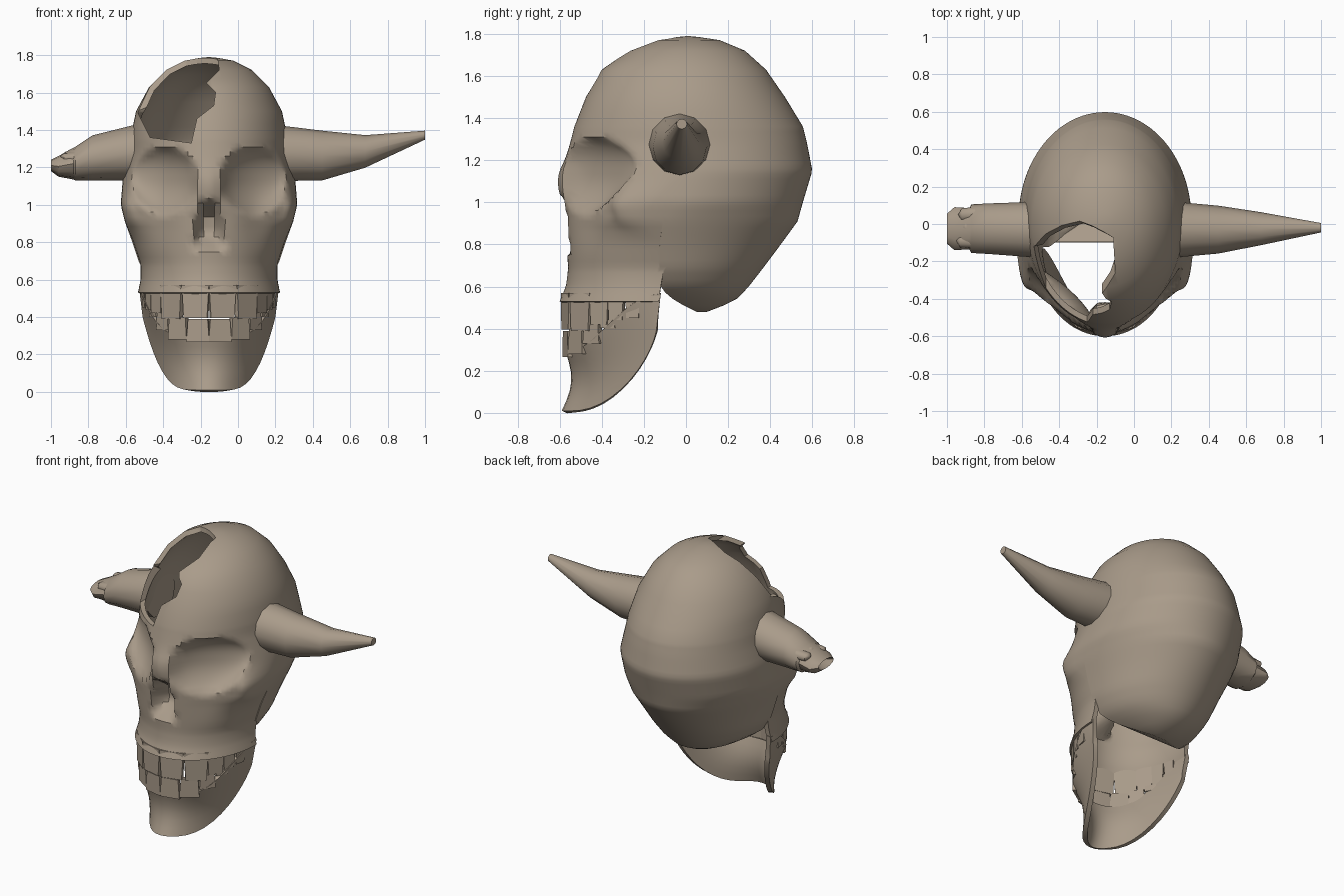
import bpy, bmesh, math
from mathutils import Vector

if "Cube" in bpy.data.objects:
    bpy.data.objects.remove(bpy.data.objects["Cube"])

X0 = -0.155  # skull centre line
bone = bpy.data.materials.new("bone")
bone.diffuse_color = (0.40, 0.33, 0.255, 1)
bone.use_nodes = True
bone.node_tree.nodes["Principled BSDF"].inputs["Base Color"].default_value = bone.diffuse_color


def make(name, verts, faces, thick=0, cutter=None, angle=35):
    me = bpy.data.meshes.new(name)
    me.from_pydata([tuple(v) for v in verts], [], faces)
    bm = bmesh.new()
    bm.from_mesh(me)
    bmesh.ops.recalc_face_normals(bm, faces=bm.faces)
    bm.to_mesh(me)
    bm.free()
    me.materials.append(bone)
    ob = bpy.data.objects.new(name, me)
    bpy.context.collection.objects.link(ob)
    bpy.ops.object.select_all(action='DESELECT')
    bpy.context.view_layer.objects.active = ob
    ob.select_set(True)
    if thick:
        m = ob.modifiers.new("shell", 'SOLIDIFY')
        m.thickness, m.offset = thick, -1
        bpy.ops.object.modifier_apply(modifier="shell")
    if cutter:
        m = ob.modifiers.new("cut", 'BOOLEAN')
        m.operation, m.solver, m.object = 'DIFFERENCE', 'EXACT', cutter
        m.use_self = True
        bpy.ops.object.modifier_apply(modifier="cut")
    if angle:
        bpy.ops.object.shade_smooth_by_angle(angle=math.radians(angle))
    return ob


def lerp_table(t, z):
    for a, b in zip(t, t[1:]):
        if a[0] >= z >= b[0]:
            k = (a[0] - z) / (a[0] - b[0])
            return [p + (q - p) * k for p, q in zip(a, b)]
    return t[-1]


# --- skull: horizontal slices (z, front y, back y, half width, side y)
UPPER = [(1.785, -.04, .06, .05, .01), (1.77, -.14, .16, .13, 0), (1.72, -.27, .28, .23, 0),
         (1.63, -.40, .38, .32, 0), (1.50, -.475, .47, .39, 0), (1.36, -.53, .555, .42, .02),
         (1.28, -.55, .575, .43, .04), (1.15, -.58, .60, .46, .04), (1.0, -.575, .555, .472, -.04),
         (.91, -.57, .53, .45, -.11)]
FACE = [(.91, -.57, 0, .45, -.11), (.80, -.565, 0, .405, -.105), (.68, -.56, 0, .365, -.105),
        (.60, -.57, 0, .365, -.12), (.53, -.60, 0, .38, -.13)]
BASE = [(.91, 0, .53, .45, -.11), (.80, 0, .45, .41, -.125), (.68, 0, .36, .37, -.125),
        (.59, 0, .29, .31, -.12), (.53, 0, .23, .2, -.05), (.48, 0, .1, .06, .05)]
N = 96


def dent(x, y, z):
    """Eye sockets, cheekbones, nose bridge and nose hole."""
    ax = abs(x)
    q = ((ax - .235) / .175) ** 2 + ((z - 1.13) / .18) ** 2
    if q < 1:
        y += .14 * (1 - q) ** .8
    y -= .09 * math.exp(-((ax - .45) / .05) ** 2 - ((z - .98) / .11) ** 2)
    y += .03 * math.exp(-((ax - .27) / .1) ** 2 - ((z - .92) / .12) ** 2)
    y -= .03 * math.exp(-(x / .07) ** 2 - ((z - 1.09) / .1) ** 2)
    if .75 < z < 1.03:
        hw = .045 + .05 * (1.03 - z) / .28
        k = min(1, (1.03 - z) / .09) * min(1, (z - .75) / .09)
        y += .12 * k * max(0, 1 - (x / hw) ** 4)
    return y


def slice_pt(i, row):
    z, yf, yb, w, yc = row
    a = math.tau * i / N - math.pi
    s, c = math.sin(a), math.cos(a)
    x = w * s
    y = yc - c * (yc - yf) if c > 0 else yc - c * (yb - yc)
    if c > 0.01:
        y = dent(x, y, z)
    return (X0 + x, y, z)


verts, faces = [(X0, .01, 1.79)], []
zs = [1.785, 1.77, 1.745, 1.72, 1.675, 1.63, 1.565, 1.5, 1.43, 1.36]
zs += [1.36 - .025 * k for k in range(1, 18)] + [.91]
prev = None
for z in zs:
    ids = [len(verts) + i for i in range(N)]
    verts += [slice_pt(i, lerp_table(UPPER, z)) for i in range(N)]
    for i in range(N):
        j = (i + 1) % N
        faces.append((prev[i], prev[j], ids[j], ids[i]) if prev else (0, ids[i], ids[j]))
    prev = ids
# below the cheekbones the front half becomes the upper jaw, the back half the skull base
for table, cols, low in ((FACE, [i for i in range(N // 4, 3 * N // 4 + 1)], .53),
                         (BASE, [i % N for i in range(3 * N // 4, N + N // 4 + 1)], .48)):
    top = [prev[i] for i in cols]
    rim_a, rim_b = [], []
    for k in range(1, 15):
        z = .91 - (.91 - low) * k / 14
        ids = [len(verts) + i for i in range(len(cols))]
        verts += [slice_pt(i, lerp_table(table, z)) for i in cols]
        faces += [(top[i], top[i + 1], ids[i + 1], ids[i]) for i in range(len(cols) - 1)]
        top = ids
        if z < .60:
            rim_a.append(ids[0])
            rim_b.append(ids[-1])
    if low == .48:   # close the underside
        faces.append(tuple(top))
        for k in range(len(rim_a) - 1):
            faces.append((rim_a[k], rim_a[k + 1], rim_b[k + 1], rim_b[k]))

# --- jagged cutter for the broken forehead: (x, z, back y)
hole = [(-.54, 1.50, -.12), (-.47, 1.36, .08), (-.25, 1.33, .03), (-.22, 1.46, 0), (-.13, 1.53, -.08),
        (-.12, 1.60, -.08), (-.17, 1.65, -.05), (-.10, 1.72, -.08), (-.13, 1.9, -.06), (-.28, 1.9, .03),
        (-.43, 1.9, .09), (-.5, 1.9, -.04), (-.75, 1.9, -.25), (-.75, 1.53, -.25)]
n = len(hole)
cv = [(x, -1, z) for x, z, y in hole] + [(x, y, z) for x, z, y in hole]
cf = [tuple(range(n)), tuple(range(2 * n - 1, n - 1, -1))]
cf += [(i, (i + 1) % n, n + (i + 1) % n, n + i) for i in range(n)]
cutter = make("hole_cutter", cv, cf, angle=0)
bm = bmesh.new()
bm.from_mesh(cutter.data)
bmesh.ops.triangulate(bm, faces=bm.faces)
bm.to_mesh(cutter.data)
bm.free()
make("skull", verts, faces, thick=.03, cutter=cutter)
bpy.data.objects.remove(cutter)


# --- lower jaw: U-shaped sheet between a top rim and a bottom rim
def jaw_rim(a):
    s, c = math.sin(a), max(0, math.cos(a))
    return Vector((X0 + .375 * s, -.12 - .45 * c, .285 + .28 * abs(s) ** 4))


def jaw_pt(a, t):
    s, c = math.sin(a), max(0, math.cos(a))
    bottom = Vector((X0 + .355 * s, -.14 - .45 * c ** 2.8,
                     .01 + .39 * max(0, (abs(s) - .28) / .72) ** 2.6))
    p = jaw_rim(a).lerp(bottom, t)
    p.y += .035 * math.sin(math.pi * t) * c   # hollow above the chin
    return p


C, R = 32, 6
verts = [jaw_pt(math.pi * (i / C - .5), k / R) for k in range(R + 1) for i in range(C + 1)]
faces = [(k * (C + 1) + i, k * (C + 1) + i + 1, (k + 1) * (C + 1) + i + 1, (k + 1) * (C + 1) + i)
         for k in range(R) for i in range(C)]
make("lower_jaw", verts, faces, thick=.03)


# --- teeth: tapered blocks around the mouth arc
def tooth(name, deg, w, z_root, z_tip, inset):
    a = math.radians(deg)
    c = Vector((X0 + (.37 - inset) * math.sin(a), -.13 - (.46 - inset) * math.cos(a), 0))
    tan = Vector((.355 * math.cos(a), .45 * math.sin(a), 0)).normalized()
    out = Vector((tan.y, -tan.x, 0))
    vs = []
    for z, k in ((z_root, 1), (z_tip, .86)):
        for u, v in ((-1, -1), (1, -1), (1, 1), (-1, 1)):
            vs.append(c + tan * u * w * k / 2 + out * v * .015 + Vector((0, 0, z)))
    make(name, vs, [(0, 1, 2, 3), (4, 5, 6, 7)] + [(i, (i + 1) % 4, 4 + (i + 1) % 4, 4 + i) for i in range(4)])


for side in (-1, 1):
    for deg, w, tip in ((11.5, .15, .395), (34, .145, .39), (51, .105, .42), (63, .08, .44), (74, .07, .45)):
        tooth("upper_tooth", side * deg, w, .57, tip, .02)
    for deg, w, tip in ((9.5, .125, .39), (28, .12, .40), (44, .1, .42), (57, .08, .44)):
        root = jaw_rim(math.radians(deg)).z - .02
        tooth("lower_tooth", side * deg, w, root, tip, .025)


# --- horns: 12-sided lofts along x, stations (x, y, z, radius y, radius z)
def horn(name, stations, tip):
    vs, fs, S = [], [], 12
    for x, y, z, ry, rz in stations:
        vs += [(x, y + ry * math.cos(math.tau * i / S), z + rz * math.sin(math.tau * i / S)) for i in range(S)]
    for k in range(len(stations) - 1):
        fs += [(k * S + i, k * S + (i + 1) % S, (k + 1) * S + (i + 1) % S, (k + 1) * S + i) for i in range(S)]
    e = (len(stations) - 1) * S
    vs.append(tip)
    fs += [(e + i, e + (i + 1) % S, len(vs) - 1) for i in range(S)]
    fs.append(tuple(range(S)))
    make(name, vs, fs, angle=40)


horn("whole_horn", [(.23, -.03, 1.275, .148, .148), (.45, -.03, 1.263, .128, .133),
                    (.68, -.025, 1.285, .088, .087), (1.0, -.02, 1.372, .025, .024)], (1.0, -.02, 1.372))
horn("broken_horn", [(-.54, -.03, 1.28, .148, .15), (-.78, -.025, 1.25, .135, .12),
                     (-.87, -.025, 1.22, .13, .09), (-.88, -.025, 1.22, .11, .085),
                     (-.96, -.025, 1.205, .115, .055), (-1.0, -.025, 1.21, .08, .03)], (-.92, -.025, 1.22))
# splinters on the broken end
for y, z, x in ((-.09, 1.25, -.93), (.05, 1.26, -.92), (-.02, 1.27, -.90)):
    horn("horn_splinter", [(x + .08, y, z, .04, .035), (x, y, z, .035, .025)], (x - .02, y, z + .01))
